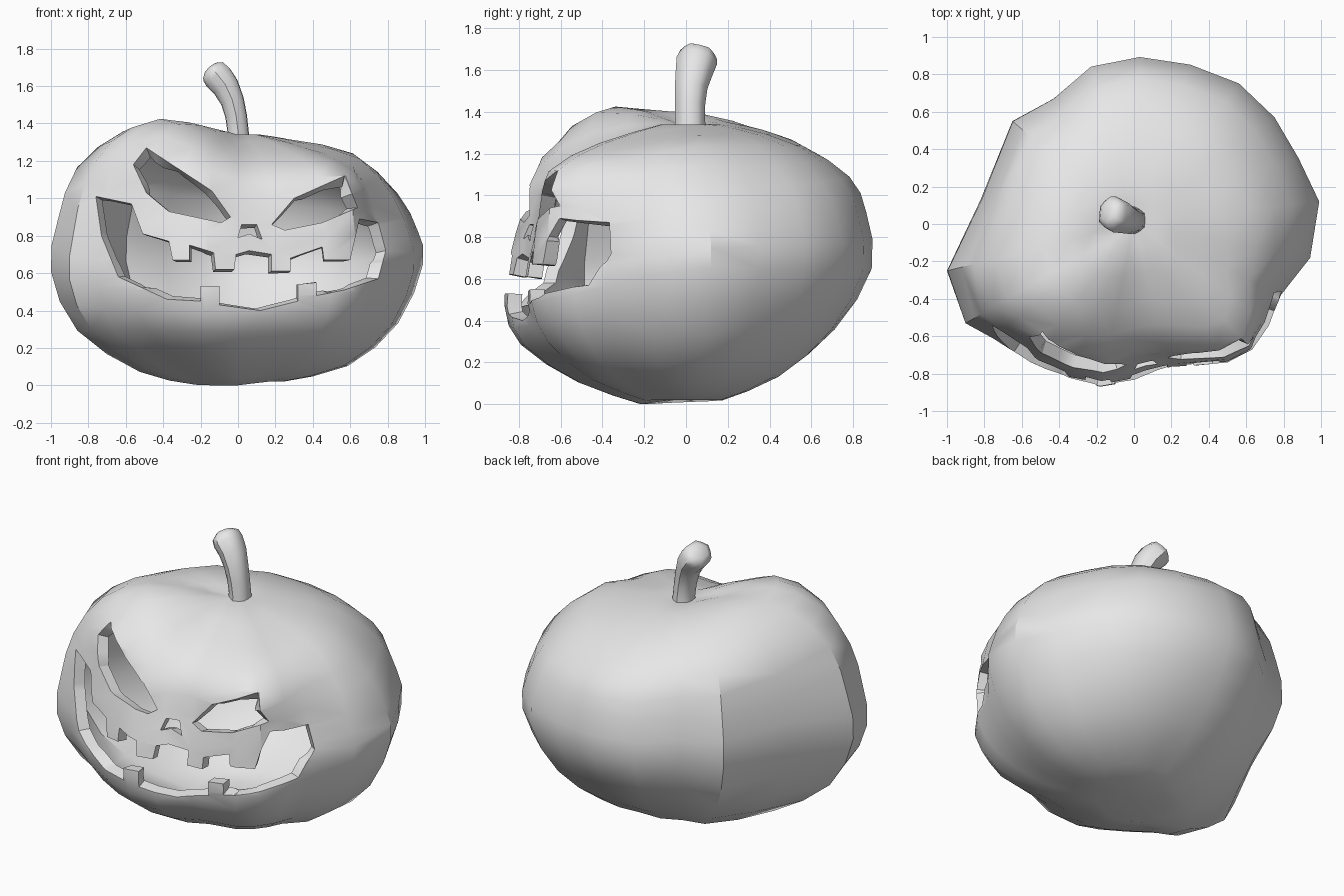
import bpy, bmesh, math
from mathutils import Vector

if "Cube" in bpy.data.objects:
    bpy.data.objects.remove(bpy.data.objects["Cube"])

mat = bpy.data.materials.new("pale grey")
mat.diffuse_color = (0.8, 0.8, 0.8, 1)
mat.use_nodes = True
mat.node_tree.nodes["Principled BSDF"].inputs["Base Color"].default_value = mat.diffuse_color
cut_mat = bpy.data.materials.new("cut marker")      # temporary, removed below


def finish(bm, name):
    bmesh.ops.recalc_face_normals(bm, faces=bm.faces)
    me = bpy.data.meshes.new(name)
    bm.to_mesh(me)
    bm.free()
    ob = bpy.data.objects.new(name, me)
    me.materials.append(mat)
    bpy.context.collection.objects.link(ob)
    return ob


def activate(ob):
    bpy.ops.object.select_all(action='DESELECT')
    ob.select_set(True)
    bpy.context.view_layer.objects.active = ob


# Lumpy plan outline seen from above
OUTLINE = [(0.99, 0.12), (0.88, 0.35), (0.75, 0.57), (0.56, 0.75), (0.30, 0.85),
           (0.03, 0.89), (-0.23, 0.84), (-0.43, 0.67), (-0.65, 0.55), (-0.82, 0.13),
           (-1.0, -0.25), (-0.90, -0.53), (-0.75, -0.61), (-0.55, -0.74), (-0.35, -0.83),
           (-0.18, -0.87), (0.0, -0.84), (0.2, -0.77), (0.5, -0.74), (0.63, -0.67),
           (0.72, -0.54), (0.78, -0.38), (0.94, -0.18)]

# Side profiles per direction: share of the outline radius, and height
RIGHT = [(.25, .02), (.6, .1), (.87, .33), (1, .65), (.97, .82), (.86, 1.02), (.62, 1.24), (.3, 1.31), (.12, 1.34)]
BACK = [(.2, .02), (.5, .14), (.8, .36), (1, .65), (.97, .92), (.88, 1.09), (.62, 1.24), (.3, 1.33), (.12, 1.34)]
LEFT = [(.25, .01), (.5, .05), (.85, .29), (1, .65), (.95, .95), (.82, 1.24), (.5, 1.40), (.25, 1.39), (.12, 1.35)]
FRONT_LEFT = [(.25, .0), (.58, .12), (.88, .3), (1, .52), (.99, .75), (.95, 1.0), (.87, 1.26), (.6, 1.43), (.18, 1.37)]
FRONT = [(.25, .0), (.6, .1), (.92, .28), (1, .46), (.96, .7), (.88, .9), (.79, 1.1), (.5, 1.25), (.14, 1.34)]
FRONT_RIGHT = [(.25, .02), (.6, .12), (.88, .3), (1, .5), (1, .7), (.98, .92), (.92, 1.12), (.58, 1.25), (.16, 1.34)]
KEYS = [(0, RIGHT), (90, BACK), (180, LEFT), (225, FRONT_LEFT), (270, FRONT),
        (315, FRONT_RIGHT), (360, RIGHT)]


def profile(deg):
    """Blend the neighbouring profiles, then round them with midpoints."""
    for (a, pa), (b, pb) in zip(KEYS, KEYS[1:]):
        if a <= deg <= b:
            t = (deg - a) / (b - a)
            p = [Vector(q).lerp(Vector(r), t) for q, r in zip(pa, pb)]
            break
    out = [p[0]]
    for i in range(len(p) - 1):
        p0, p3 = p[max(i - 1, 0)], p[min(i + 2, len(p) - 1)]
        out += [(p[i] + p[i + 1]) * 0.5625 - (p0 + p3) * 0.0625, p[i + 1]]
    return out


# Body: closed lumpy skin
bm = bmesh.new()
cols = []
for x, y in OUTLINE:
    prof = profile(math.degrees(math.atan2(y, x)) % 360)
    cols.append([bm.verts.new((x * f, y * f, z)) for f, z in prof])
low, top = bm.verts.new((0, 0, 0.03)), bm.verts.new((0, 0, 1.33))
for i, a in enumerate(cols):
    b = cols[(i + 1) % len(cols)]
    bm.faces.new((a[0], b[0], low))
    bm.faces.new((a[-1], b[-1], top))
    for k in range(len(a) - 1):
        bm.faces.new((a[k], b[k], b[k + 1], a[k + 1]))
bmesh.ops.triangulate(bm, faces=bm.faces)
body = finish(bm, "pumpkin_body")
body.data.materials.append(cut_mat)

# Carved openings, drawn in front view and cut backwards
MOUTH = [(-.76, 1.01), (-.57, .97), (-.51, .81), (-.37, .77), (-.35, .67), (-.26, .67),
         (-.26, .75), (-.13, .71), (-.12, .62), (-.02, .62), (-.01, .70), (.06, .72),
         (.18, .70), (.18, .61), (.28, .61), (.28, .68), (.45, .74), (.46, .67),
         (.60, .67), (.65, .89), (.75, .87), (.79, .72), (.75, .57), (.57, .51),
         (.42, .48), (.42, .55), (.32, .54), (.32, .45), (.12, .40), (-.1, .43),
         (-.1, .53), (-.2, .53), (-.2, .45), (-.38, .46), (-.64, .58), (-.73, .8)]
LEFT_EYE = [(-.56, 1.18), (-.49, 1.27), (-.14, 1.04), (-.04, .90), (-.09, .87),
            (-.37, .93), (-.49, 1.03)]
RIGHT_EYE = [(.18, .86), (.30, 1.0), (.57, 1.12), (.64, .95), (.45, .87), (.25, .83)]
NOSE = [(0, .79), (.02, .86), (.10, .86), (.13, .78), (.06, .81)]

for name, pts, y_end in (("mouth", MOUTH, -.2), ("left_eye", LEFT_EYE, -.3),
                         ("right_eye", RIGHT_EYE, -.3), ("nose", NOSE, -.4)):
    bm = bmesh.new()
    face = bm.faces.new([bm.verts.new((x, -1.2, z)) for x, z in pts])
    ext = bmesh.ops.extrude_face_region(bm, geom=[face], use_keep_orig=True)
    moved = [v for v in ext["geom"] if isinstance(v, bmesh.types.BMVert)]
    bmesh.ops.translate(bm, verts=moved, vec=(0, y_end + 1.2, 0))
    cutter = finish(bm, name + "_cutter")
    cutter.hide_render = True
    cutter.data.materials.append(cut_mat)
    for f in cutter.data.polygons:
        f.material_index = 1
    mod = body.modifiers.new(name, 'BOOLEAN')
    mod.operation = 'DIFFERENCE'
    mod.solver = 'EXACT'
    mod.object = cutter
    activate(body)
    bpy.ops.object.modifier_apply(modifier=mod.name)
    bpy.data.objects.remove(cutter)

# Drop the pocket faces, leaving an open skin, then give it a rind thickness
bm = bmesh.new()
bm.from_mesh(body.data)
bmesh.ops.delete(bm, geom=[f for f in bm.faces if f.material_index == 1], context='FACES')
bmesh.ops.remove_doubles(bm, verts=bm.verts, dist=0.002)
bm.to_mesh(body.data)
bm.free()
body.data.materials.pop(index=1)
for me in list(bpy.data.meshes):
    if me.users == 0:
        bpy.data.meshes.remove(me)
bpy.data.materials.remove(cut_mat)
rind = body.modifiers.new("rind", 'SOLIDIFY')
rind.thickness = 0.07
rind.offset = -1
activate(body)
bpy.ops.object.modifier_apply(modifier=rind.name)

# Bent stem: ribbed oval rings following a leaning path, with a domed end
PATH = [(0, .02, 1.30, .066), (0, .02, 1.36, .06), (-.01, .02, 1.44, .061),
        (-.03, .025, 1.52, .066), (-.065, .04, 1.595, .076), (-.105, .052, 1.645, .083),
        (-.13, .06, 1.675, .076), (-.145, .066, 1.692, .045)]
SIDES = 12
bm = bmesh.new()
rings = []
for i, (x, y, z, r) in enumerate(PATH):
    before, after = PATH[max(i - 1, 0)], PATH[min(i + 1, len(PATH) - 1)]
    rot = Vector((0, 0, 1)).rotation_difference(Vector(after[:3]) - Vector(before[:3]))
    ring = []
    for k in range(SIDES):
        a = math.tau * k / SIDES
        rr = r * (1.03 if k % 2 else 0.95)
        ring.append(bm.verts.new(Vector((x, y, z)) + rot @ Vector((rr * math.cos(a), 1.15 * rr * math.sin(a), 0))))
    rings.append(ring)
for a, b in zip(rings, rings[1:]):
    for k in range(SIDES):
        n = (k + 1) % SIDES
        bm.faces.new((a[k], a[n], b[n], b[k]))
bm.faces.new(rings[0][::-1])
bm.faces.new(rings[-1])
stem = finish(bm, "stem")

# Soft shading with crisp carved edges
for ob, angle in ((body, 32), (stem, 45)):
    activate(ob)
    bpy.ops.object.shade_smooth_by_angle(angle=math.radians(angle))
